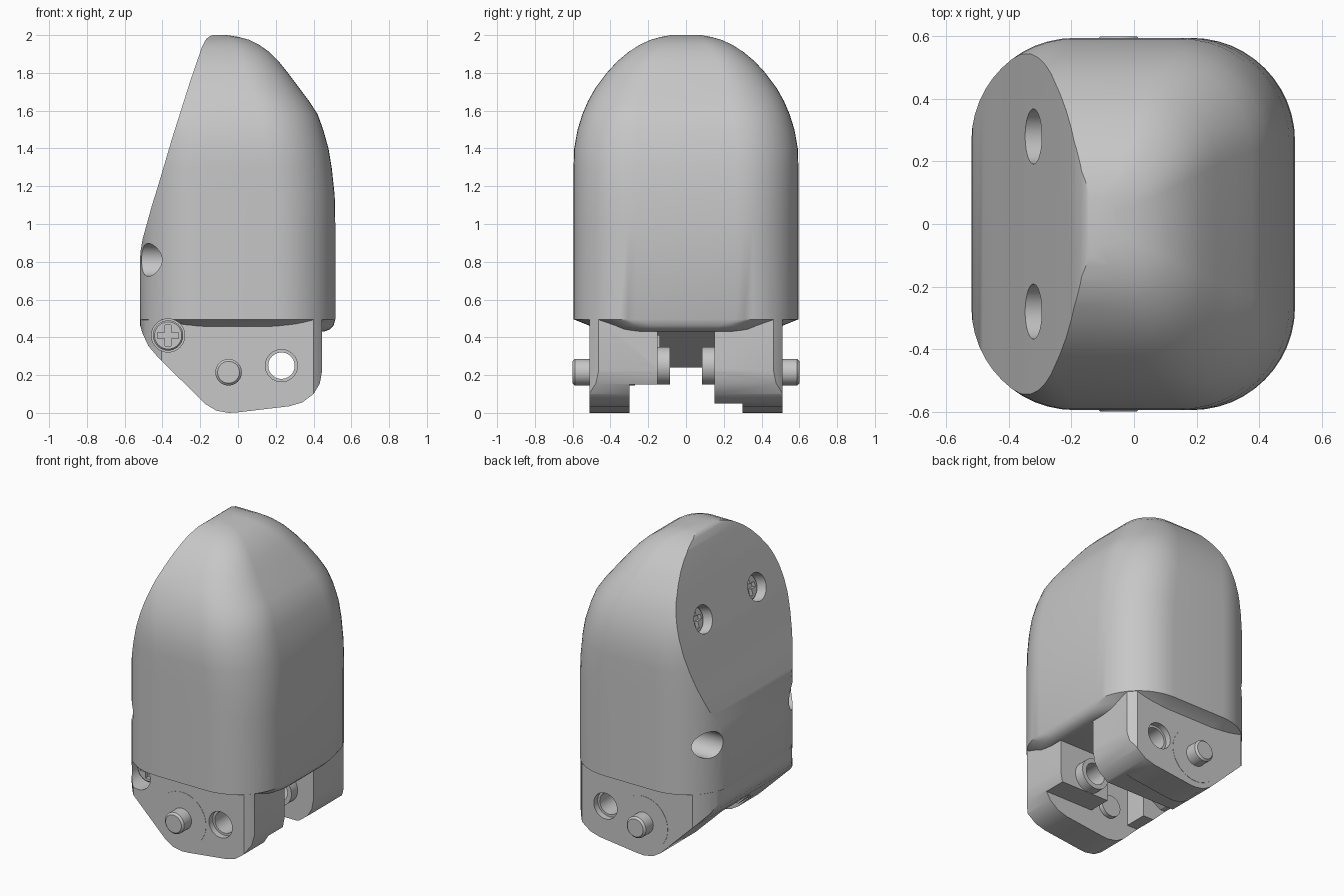
import bpy, bmesh, math
from mathutils import Vector

if "Cube" in bpy.data.objects:
    bpy.data.objects.remove(bpy.data.objects["Cube"])

grey = bpy.data.materials.new("light_grey")
grey.diffuse_color = (0.57, 0.57, 0.57, 1)
grey.use_nodes = True
grey.node_tree.nodes["Principled BSDF"].inputs["Base Color"].default_value = grey.diffuse_color


def finish(name, bm):
    bmesh.ops.recalc_face_normals(bm, faces=bm.faces[:])
    mesh = bpy.data.meshes.new(name)
    bm.to_mesh(mesh)
    bm.free()
    mesh.materials.append(grey)
    ob = bpy.data.objects.new(name, mesh)
    bpy.context.collection.objects.link(ob)
    return ob


def loft(name, rings):
    """Skin a stack of equal-length rings and cap both ends."""
    bm = bmesh.new()
    rows = [[bm.verts.new(p) for p in ring] for ring in rings]
    n = len(rows[0])
    for a, b in zip(rows, rows[1:]):
        for i in range(n):
            j = (i + 1) % n
            bm.faces.new((a[i], a[j], b[j], b[i]))
    bm.faces.new(rows[0])
    bm.faces.new(rows[-1])
    return finish(name, bm)


def prism(name, pts, y0, y1):
    return loft(name, [[(x, y, z) for x, z in pts] for y in (y0, y1)])


def box(name, x0, x1, y0, y1, z0, z1):
    return prism(name, [(x0, z0), (x1, z0), (x1, z1), (x0, z1)], y0, y1)


def rod(name, start, end, r, bevel=0.0, n=40):
    a, b = Vector(start), Vector(end)
    d = (b - a).normalized()
    u = d.orthogonal().normalized()
    v = d.cross(u)
    steps = [(a, r), (b - d * bevel, r)]
    if bevel:
        steps.append((b, r - bevel))
    return loft(name, [[c + (u * math.cos(t) + v * math.sin(t)) * q
                        for t in (2 * math.pi * i / n for i in range(n))]
                       for c, q in steps])


def boolean(ob, cutter, op='DIFFERENCE'):
    m = ob.modifiers.new("cut", 'BOOLEAN')
    m.operation, m.solver, m.object = op, 'EXACT', cutter
    bpy.context.view_layer.objects.active = ob
    bpy.ops.object.modifier_apply(modifier=m.name)
    bpy.data.objects.remove(cutter, do_unlink=True)


def section(z, hy, xr, xl=-0.52, n=12):
    """Rounded rectangle outline at height z; corners tighten towards the top."""
    r = 0.33 if z < 1 else 0.33 * hy / 0.595
    ring = []
    for k, (cx, cy) in enumerate([(xr - r, hy - r), (xl + r, hy - r),
                                  (xl + r, r - hy), (xr - r, r - hy)]):
        for i in range(n + 1):
            t = math.pi / 2 * (k + i / n)
            ring.append((cx + r * math.cos(t), cy + r * math.sin(t), z))
    return ring


def screw(name, pos, direction, r, depth):
    """Round head with a cross recess, facing along direction."""
    p, d = Vector(pos), Vector(direction).normalized()
    head = rod(name, p - d * depth, p, r, 0.008)
    side = Vector((0, 1, 0)) if abs(d.y) < 0.5 else Vector((1, 0, 0))
    up = d.cross(side)
    for a, b in ((side, up), (up, side)):
        quad = [a * r * .7 + b * r * .2, a * r * .7 - b * r * .2,
                -a * r * .7 - b * r * .2, -a * r * .7 + b * r * .2]
        boolean(head, loft("slot", [[p + q + d * h for q in quad] for h in (-0.025, 0.02)]))
    return head


# Main shell: height, half depth, right-hand extent
levels = [(0.495, .595, .515), (1.0, .595, .515), (1.15, .595, .512), (1.3, .595, .496),
          (1.4, .592, .479), (1.5, .574, .451), (1.58, .549, .422), (1.65, .519, .377),
          (1.72, .480, .324), (1.8, .420, .264), (1.86, .365, .216), (1.91, .305, .167),
          (1.95, .243, .110), (1.975, .187, .060), (1.99, .135, .005), (2.0, .08, -.06)]
rings = [section(.43, .48, .455, -.49), section(.443, .495, .488, -.5),
         section(.463, .515, .506, -.51)]
rings += [section(z, hy, xr) for z, hy, xr in levels]
shell = loft("fingertip_shell", rings)

# Slanted, slightly bowed rear face
boolean(shell, prism("slant", [(-.521, .72), (-.517, .85), (-.505, .92), (-.483, 1.0),
                               (-.458, 1.09), (-.43, 1.18), (-.40, 1.28), (-.35, 1.45),
                               (-.255, 1.75), (-.19, 1.94), (-.168, 1.98),
                               (-.146, 1.996), (-.10, 2.01), (-.10, 2.2), (-1, 2.2), (-1, .72)], -1, 1))

# Fork: side outline trimmed by the rounded body column
outline = [(-.53, .5), (-.505, .42), (-.475, .355), (-.42, .29), (-.17, .045), (-.115, .012),
           (-.05, 0), (0, .003), (.27, .035), (.34, .055), (.4, .1), (.433, .155),
           (.445, .22), (.445, .5)]
fork = prism("fork", outline, -.51, .51)
boolean(fork, loft("column", [section(z, .593, .513, -.518) for z in (-.1, .7)]), 'INTERSECT')
for b in [(-1, 1, -.3, .01, -.1, .15), (-1, 1, 0, .3, -.1, .05),
          (-1, 1, -.15, .15, -.2, .24), (-.2, .08, -.3, -.14, .1, .41)]:
    boolean(fork, box("slot", *b))
# Central cavity with a sloping roof
boolean(fork, prism("cavity", [(-.33, .2), (1, .2), (1, .43), (-.02, .43), (-.33, .24)], -.15, .15))

# Cross hole, with wider mouths on both outer faces
boolean(fork, rod("hole", (.23, -1, .25), (.23, 1, .25), .07))
for s in (-1, 1):
    boolean(fork, rod("mouth", (.23, s * .47, .25), (.23, s, .25), .085))

for s, side in ((-1, "front"), (1, "back")):
    # Inner bushing around the cross hole
    bush = rod(side + "_bushing", (.23, s * .16, .25), (.23, s * .085, .25), .1)
    boolean(bush, rod("hole", (.23, -1, .25), (.23, 1, .25), .07))
    # Hinge pin and its flush disc
    rod(side + "_pin", (-.05, s * .27, .215), (-.05, s * .6, .215), .07, .012)
    rod(side + "_pin_disc", (-.05, s * .505, .215), (-.05, s * .512, .215), .175)
    # Round hole in the rear corner
    boolean(shell, rod("corner_hole", (-1, s * .43, .81), (-.3, s * .43, .81), .087))
    # Sunken screw in the slanted face
    d = Vector((-.955, 0, .297))
    p = Vector((-.322, s * .28, 1.54))
    boolean(shell, rod("screw_hole", p - d * .12, p + d * .2, .088))
    screw(side + "_slant_screw", p - d * .06, d, .083, .08)

# Side screw sunk into the lower rear corner
for ob in (shell, fork):
    boolean(ob, rod("recess", (-.37, -1, .41), (-.37, -.36, .41), .088))
screw("side_screw", (-.37, -.41, .41), (0, -1, 0), .08, .08)

# Smooth curved surfaces, keep edges sharp
for ob in list(bpy.context.scene.objects):
    bpy.ops.object.select_all(action='DESELECT')
    ob.select_set(True)
    bpy.context.view_layer.objects.active = ob
    bpy.ops.object.shade_smooth_by_angle(angle=math.radians(28))
